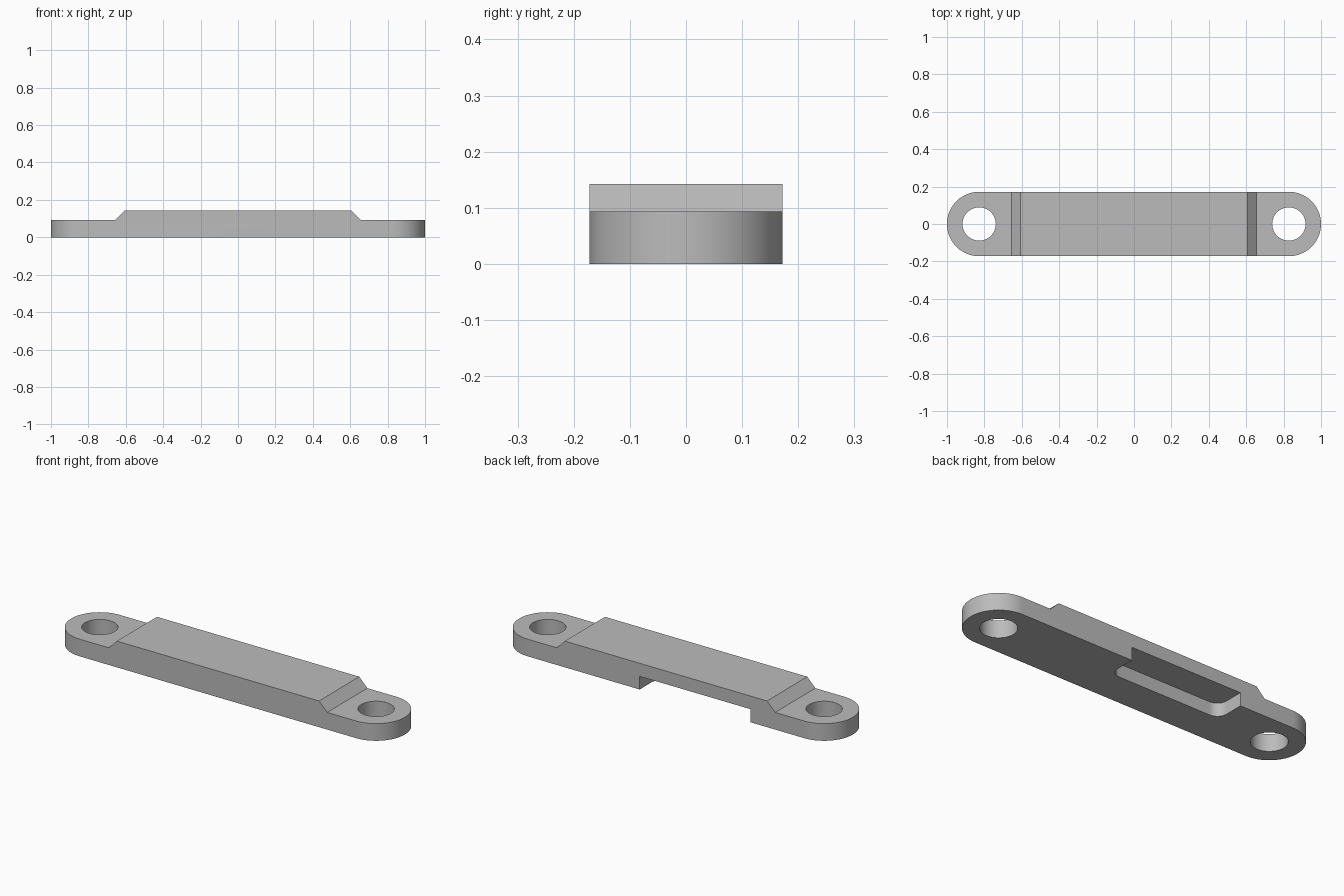
import bpy, bmesh
from math import pi, sin, cos
from mathutils import Vector

if "Cube" in bpy.data.objects:
    bpy.data.objects.remove(bpy.data.objects["Cube"], do_unlink=True)

HALF_W, END_X, HOLE_R = 0.172, 0.828, 0.089
END_Z, TOP_Z = 0.093, 0.142


def prism(name, outline, depth):
    """Extrude a closed outline of 3D points along a vector."""
    bm = bmesh.new()
    face = bm.faces.new([bm.verts.new(p) for p in outline])
    moved = bmesh.ops.extrude_face_region(bm, geom=[face])["geom"]
    bmesh.ops.translate(bm, vec=Vector(depth),
                        verts=[g for g in moved if isinstance(g, bmesh.types.BMVert)])
    bmesh.ops.recalc_face_normals(bm, faces=bm.faces)
    mesh = bpy.data.meshes.new(name)
    bm.to_mesh(mesh)
    bm.free()
    obj = bpy.data.objects.new(name, mesh)
    bpy.context.collection.objects.link(obj)
    return obj


def arc(cx, cy, r, start, end, z, steps):
    angles = [start + (end - start) * i / steps for i in range(steps + 1)]
    return [(cx + r * cos(a), cy + r * sin(a), z) for a in angles]


def combine(target, tool, operation):
    """Apply one boolean and discard the tool."""
    tool.hide_render = True
    mod = target.modifiers.new("cut", "BOOLEAN")
    mod.operation, mod.solver, mod.object = operation, "EXACT", tool
    bpy.context.view_layer.objects.active = target
    bpy.ops.object.modifier_apply(modifier=mod.name)
    bpy.data.objects.remove(tool, do_unlink=True)


# Bar: raised middle with sloped shoulders
half = [(1.1, 0), (1.1, END_Z), (0.655, END_Z), (0.606, TOP_Z)]
side = half + [(-x, z) for x, z in reversed(half)]
bar = prism("link_bar", [(x, -0.3, z) for x, z in side], (0, 0.6, 0))

# Rounded ends
stadium = (arc(END_X, 0, HALF_W, -pi / 2, pi / 2, -0.1, 40)
           + arc(-END_X, 0, HALF_W, pi / 2, 3 * pi / 2, -0.1, 40))
combine(bar, prism("outline_tool", stadium, (0, 0, 0.4)), "INTERSECT")

# Bolt holes
for s in (-1, 1):
    circle = arc(s * END_X, 0, HOLE_R, 0, 2 * pi, -0.1, 56)[:-1]
    combine(bar, prism("hole_tool", circle, (0, 0, 0.4)), "DIFFERENCE")

# Underside pocket, open at the back
x0, x1, y0, r = -0.507, 0.157, 0.014, 0.055
pocket = (arc(x0 + r, y0 + r, r, pi, 3 * pi / 2, -0.1, 12)
          + arc(x1 - r, y0 + r, r, 3 * pi / 2, 2 * pi, -0.1, 12)
          + [(x1, 0.3, -0.1), (x0, 0.3, -0.1)])
combine(bar, prism("pocket_tool", pocket, (0, 0, 0.171)), "DIFFERENCE")

# Plain grey finish
grey = bpy.data.materials.new("plain grey")
grey.use_nodes = True
colour = (0.5, 0.5, 0.5, 1)
grey.diffuse_color = colour
grey.node_tree.nodes["Principled BSDF"].inputs["Base Color"].default_value = colour
bar.data.materials.clear()
bar.data.materials.append(grey)
for poly in bar.data.polygons:
    poly.material_index = 0

bpy.ops.object.select_all(action="DESELECT")
bar.select_set(True)
bpy.context.view_layer.objects.active = bar
bpy.ops.object.shade_smooth_by_angle(angle=pi / 6)
